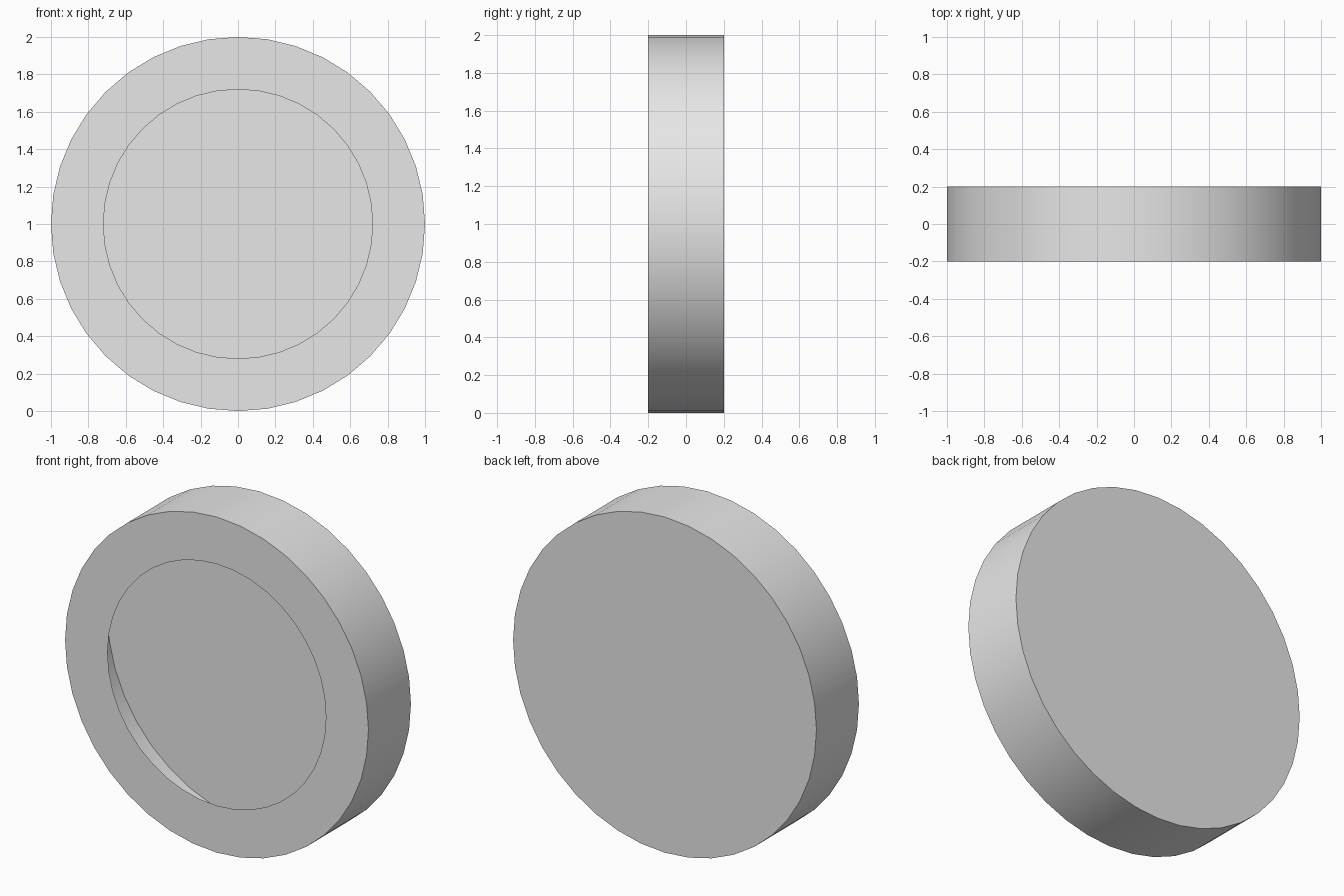
import bpy
import bmesh
from math import radians
from mathutils import Matrix

cube = bpy.data.objects.get("Cube")
if cube:
    bpy.data.objects.remove(cube, do_unlink=True)

SIDES, RADIUS, HOLE, DEPTH = 40, 1.0, 0.72, 0.4

# Plain grey for the whole part
grey = bpy.data.materials.new("plain_grey")
grey.use_nodes = True
grey.diffuse_color = (0.8, 0.8, 0.8, 1)
grey.node_tree.nodes["Principled BSDF"].inputs["Base Color"].default_value = (0.8, 0.8, 0.8, 1)

# Closed drum lying along y
bm = bmesh.new()
bmesh.ops.create_cone(
    bm, cap_ends=True, segments=SIDES, radius1=RADIUS, radius2=RADIUS, depth=DEPTH,
    matrix=Matrix.Translation((0, 0, RADIUS)) @ Matrix.Rotation(radians(90), 4, "X"))
bmesh.ops.recalc_face_normals(bm, faces=bm.faces)

# Open the front cap, leaving a thin flat lip around the hole
front = min(bm.faces, key=lambda f: f.calc_center_median().y)
bmesh.ops.inset_region(bm, faces=[front], thickness=0.1, use_even_offset=True)
for v in front.verts:
    offset = v.co.copy()
    offset.z -= RADIUS
    offset.y = 0
    offset = offset.normalized() * HOLE
    v.co = (offset.x, -DEPTH / 2, RADIUS + offset.z)
bmesh.ops.delete(bm, geom=[front], context="FACES_ONLY")

mesh = bpy.data.meshes.new("hollow_drum")
bm.to_mesh(mesh)
bm.free()
mesh.materials.append(grey)
drum = bpy.data.objects.new("hollow_drum", mesh)
bpy.context.collection.objects.link(drum)

# Smooth rim with sharp cap edges
bpy.ops.object.select_all(action="DESELECT")
drum.select_set(True)
bpy.context.view_layer.objects.active = drum
bpy.ops.object.shade_smooth_by_angle(angle=radians(30))
